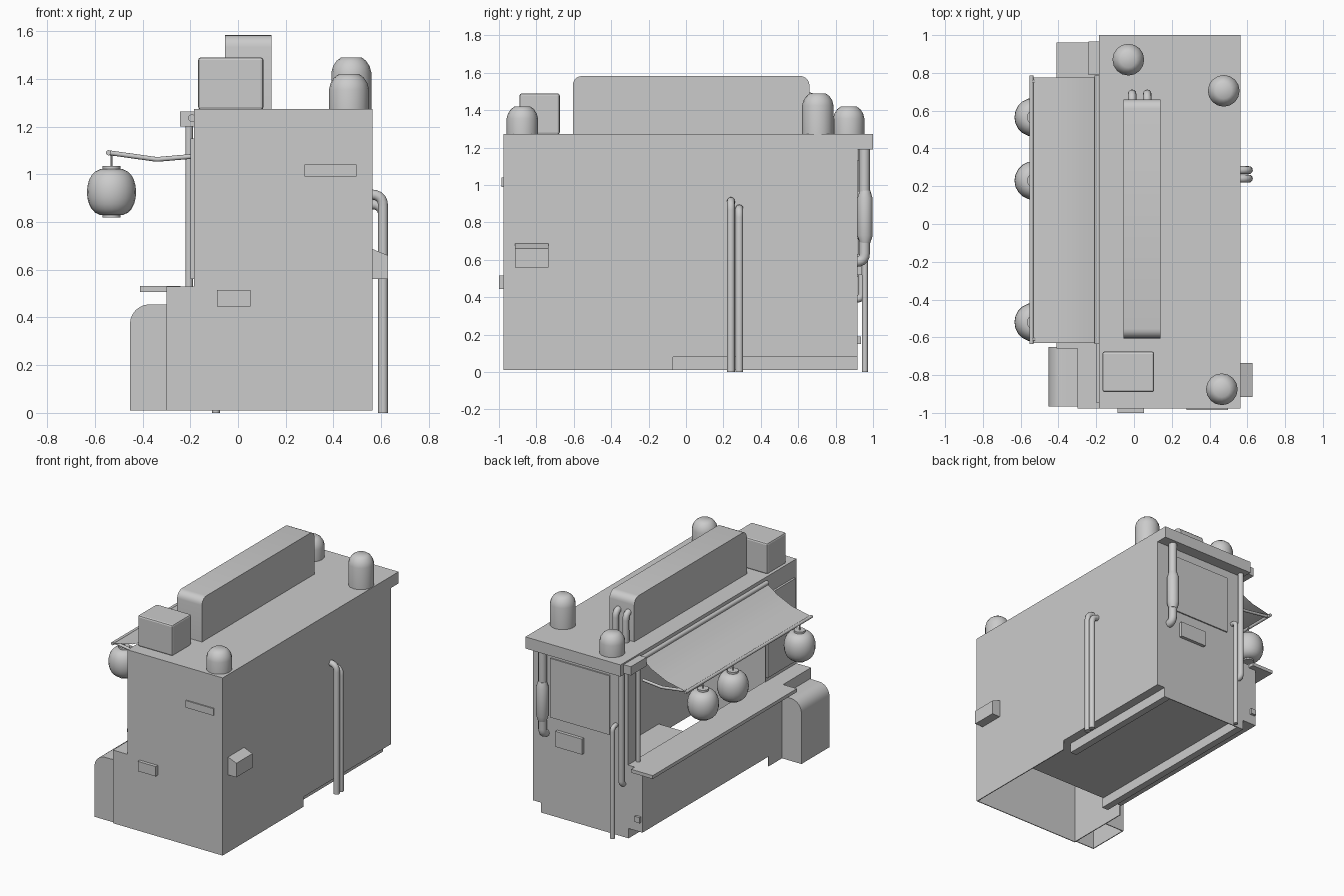
import bpy, bmesh, math
from mathutils import Vector

if "Cube" in bpy.data.objects:
    bpy.data.objects.remove(bpy.data.objects["Cube"], do_unlink=True)

grey = bpy.data.materials.new("plain grey")
grey.use_nodes = True
grey.diffuse_color = (0.6, 0.6, 0.6, 1)
grey.node_tree.nodes["Principled BSDF"].inputs["Base Color"].default_value = (0.6, 0.6, 0.6, 1)


def smooth_object(ob):
    bpy.ops.object.select_all(action='DESELECT')
    ob.select_set(True)
    bpy.context.view_layer.objects.active = ob
    bpy.ops.object.shade_smooth_by_angle(angle=math.radians(46))


def finish(name, bm, smooth=False):
    bmesh.ops.recalc_face_normals(bm, faces=bm.faces)
    mesh = bpy.data.meshes.new(name)
    bm.to_mesh(mesh)
    bm.free()
    mesh.materials.append(grey)
    ob = bpy.data.objects.new(name, mesh)
    bpy.context.collection.objects.link(ob)
    if smooth:
        smooth_object(ob)
    return ob


def box(name, xs, ys, zs, bevel=0):
    bm = bmesh.new()
    bmesh.ops.create_cube(bm, size=1)
    for v in bm.verts:
        v.co = [r[0] if c < 0 else r[1] for c, r in zip(v.co, (xs, ys, zs))]
    if bevel:
        bmesh.ops.bevel(bm, geom=bm.edges[:], offset=bevel, segments=2,
                        profile=0.5, affect='EDGES')
    return finish(name, bm)


def prism(name, profile, ys):
    """Extrude an (x, z) profile along y."""
    bm = bmesh.new()
    face = bm.faces.new([bm.verts.new((x, ys[0], z)) for x, z in profile])
    ext = bmesh.ops.extrude_face_region(bm, geom=[face])
    for g in ext["geom"]:
        if isinstance(g, bmesh.types.BMVert):
            g.co.y = ys[1]
    return finish(name, bm, True)


def sheet(name, profile, ys):
    """Thin cloth following an (x, z) line along y."""
    bm = bmesh.new()
    rows = [[bm.verts.new((x, y, z)) for x, z in profile] for y in ys]
    for i in range(len(profile) - 1):
        bm.faces.new((rows[0][i], rows[0][i + 1], rows[1][i + 1], rows[1][i]))
    return finish(name, bm, True)


def lathe(name, profile, x, y, sides=16):
    """Turn an (r, z) profile about a vertical axis."""
    bm = bmesh.new()
    rings = []
    for r, z in profile:
        rings.append([bm.verts.new((x + r * math.cos(math.tau * i / sides),
                                    y + r * math.sin(math.tau * i / sides), z))
                      for i in range(sides)])
    for a, b in zip(rings, rings[1:]):
        for i in range(sides):
            j = (i + 1) % sides
            bm.faces.new((a[i], a[j], b[j], b[i]))
    bm.faces.new(rings[0])
    bm.faces.new(rings[-1])
    return finish(name, bm, True)


def pipe(name, points, r, bend=0.045):
    """Round tube along a path with softened corners."""
    pts = [Vector(p) for p in points]
    path = [pts[0]]
    for a, b, c in zip(pts, pts[1:], pts[2:]):
        p = b + (a - b).normalized() * bend
        q = b + (c - b).normalized() * bend
        for i in range(6):
            t = i / 5
            path.append(p * (1 - t) ** 2 + b * 2 * t * (1 - t) + q * t * t)
    path.append(pts[-1])
    curve = bpy.data.curves.new(name, 'CURVE')
    curve.dimensions = '3D'
    curve.bevel_depth = r
    curve.bevel_resolution = 4
    curve.use_fill_caps = True
    s = curve.splines.new('POLY')
    s.points.add(len(path) - 1)
    for sp, p in zip(s.points, path):
        sp.co = (*p, 1)
    curve.materials.append(grey)
    ob = bpy.data.objects.new(name, curve)
    bpy.context.collection.objects.link(ob)
    bpy.ops.object.select_all(action='DESELECT')
    ob.select_set(True)
    bpy.context.view_layer.objects.active = ob
    bpy.ops.object.convert(target='MESH')
    smooth_object(bpy.context.view_layer.objects.active)


L, R, F, B = -0.185, 0.563, -0.977, 0.917   # main body sides
BASE = -0.30                                # counter base side
TOP = 1.273                                 # roof height
T = 0.006                                   # wall thickness

# Shell walls, open underneath at the front
box("front_wall", (L, R), (F, F + T), (0.01, TOP))
box("front_base_wall", (BASE, L), (F, F + T), (0.01, 0.53))
box("right_wall", (R - T, R), (F, B), (0.08, TOP))
box("right_wall_skirt", (R - T, R), (F, -0.07), (0.01, 0.08))
box("back_wall", (L, R), (B - T, B), (0.08, TOP))
box("back_base_wall", (BASE, L), (B - T, B), (0.08, 0.53))
box("back_skirt", (-0.19, 0.50), (B - T, B), (0.01, 0.08))
box("base_side_wall", (BASE, BASE + T), (F, B), (0.08, 0.53))
box("base_side_skirt", (BASE, BASE + T), (F, -0.50), (0.01, 0.08))
box("counter_top", (BASE, L + T), (F, B), (0.524, 0.53))
box("floor", (BASE, R), (-0.49, B), (0.08, 0.086))
box("right_sill", (0.45, 0.50), (-0.07, B), (0.01, 0.08))
box("left_sill", (-0.19, -0.14), (-0.50, B), (0.01, 0.08))

# Serving opening and roof
box("front_side_wall", (L, L + T), (F, -0.63), (0.53, TOP))
box("back_side_wall", (L, L + T), (0.78, B), (0.53, TOP))
box("lintel", (L, L + T), (-0.63, 0.78), (1.19, TOP))
box("roof", (L, R), (F, B), (TOP - T, TOP))
box("roof_overhang", (L, R), (B, 1.0), (1.19, TOP))
box("side_door", (-0.20, L), (-0.945, -0.635), (0.56, 1.15))
box("counter_shelf", (-0.41, -0.24), (-0.66, 0.96), (0.507, 0.531))

# Hollow rounded fender beside the counter
def fender_outline(inset):
    r = 0.083 - inset
    arc = [(-0.37 - r * math.sin(a), 0.372 + r * math.cos(a))
           for a in (math.pi / 2 * i / 6 for i in range(7))]
    return [(BASE, 0.455 - inset)] + arc + [(-0.453 + inset, 0.01)]


outer = fender_outline(0)
prism("fender_shell", outer + fender_outline(T)[::-1], (-0.965, -0.65))
for y in (-0.965, -0.65 - T):
    prism("fender_end", [(BASE, 0.01)] + outer, (y, y + T))

# Awning sheet, its roller, rail and arms
sheet("awning", [(-0.19, 1.235), (-0.28, 1.175), (-0.39, 1.125), (-0.54, 1.093)],
      (-0.63, 0.775))
pipe("awning_roller", [(-0.193, -0.635, 1.235), (-0.193, 0.785, 1.235)], 0.016)
pipe("awning_rail", [(-0.543, -0.635, 1.09), (-0.543, 0.785, 1.09)], 0.011)
for y in (-0.61, 0.755):
    pipe("awning_arm", [(-0.19, y, 1.075), (-0.34, y, 1.062), (-0.54, y, 1.09)], 0.01, 0.01)
box("awning_bracket", (-0.242, L), (0.79, 0.965), (1.20, 1.262))
pipe("counter_post", [(-0.205, 0.83, 0.53), (-0.205, 0.83, 1.21)], 0.016)

# Hanging lanterns
belly = [(0.103 * math.cos(a) ** 0.6, 0.925 + 0.1 * math.sin(a))
         for a in (math.radians(d) for d in range(-75, 76, 15))]
for y in (-0.52, 0.23, 0.565):
    lathe("lantern", belly, -0.53, y, 20)
    lathe("lantern_top_cap", [(0.037, 1.01), (0.037, 1.035)], -0.53, y)
    lathe("lantern_bottom_cap", [(0.037, 0.818), (0.037, 0.84)], -0.53, y)
    pipe("lantern_cord", [(-0.53, y, 1.03), (-0.53, y, 1.09)], 0.004)

# Roof vents and ducts
for x, y, h in ((-0.03, 0.87, 1.42), (0.475, 0.705, 1.49), (0.465, -0.875, 1.42)):
    lathe("roof_vent", [(0.084, 1.27), (0.084, h - 0.065), (0.077, h - 0.038),
                        (0.062, h - 0.015), (0.042, h)], x, y)
box("roof_unit", (-0.167, 0.107), (-0.89, -0.675), (1.27, 1.49), 0.012)
duct = box("roof_duct", (-0.055, 0.14), (-0.605, 0.66), (1.27, 1.583))
bm = bmesh.new()
bm.from_mesh(duct.data)
ends = [e for e in bm.edges if all(v.co.z > 1.5 for v in e.verts)
        and abs(e.verts[0].co.y - e.verts[1].co.y) < 0.01]
bmesh.ops.bevel(bm, geom=ends, offset=0.05, segments=5, profile=0.5, affect='EDGES')
bm.to_mesh(duct.data)
bm.free()
smooth_object(duct)
for x in (-0.01, 0.07):
    pipe("duct_pipe", [(x, 0.62, 1.475), (x, 0.69, 1.475), (x, 0.69, 1.27)], 0.022)

# Right side pipes and hooded outlet
for y, h in ((0.24, 0.915), (0.285, 0.875)):
    pipe("right_pipe", [(0.55, y, h), (0.608, y, h), (0.608, y, 0.0)], 0.021, 0.05)
prism("right_outlet", [(R, 0.56), (0.628, 0.56), (0.628, 0.66), (R, 0.687)], (-0.915, -0.735))

# Front plates
box("front_upper_plate", (0.278, 0.497), (-0.986, F), (0.99, 1.04))
box("front_lower_plate", (-0.088, 0.053), (-1.0, F), (0.445, 0.515))

# Back panel, boxes and pipes
box("back_panel", (-0.045, 0.42), (B, 0.926), (0.71, 1.13))
box("back_box", (0.16, 0.37), (B, 0.94), (0.52, 0.63))
box("back_small_box", (-0.29, -0.25), (B, 0.935), (0.15, 0.19))
pipe("exhaust_pipe", [(0.46, 0.955, 1.2), (0.46, 0.955, 0.59), (0.46, 0.90, 0.59)], 0.028)
lathe("exhaust_muffler", [(0.028, 0.69), (0.041, 0.73), (0.041, 0.93), (0.028, 0.97)], 0.46, 0.957)
pipe("back_drain_pipe", [(-0.15, 0.94, 1.2), (-0.15, 0.94, 0.39), (-0.15, 0.90, 0.39)], 0.02, 0.03)
pipe("back_ground_pipe", [(-0.092, 0.90, 0.79), (-0.092, 0.957, 0.79), (-0.092, 0.957, 0.0)],
     0.016, 0.03)
